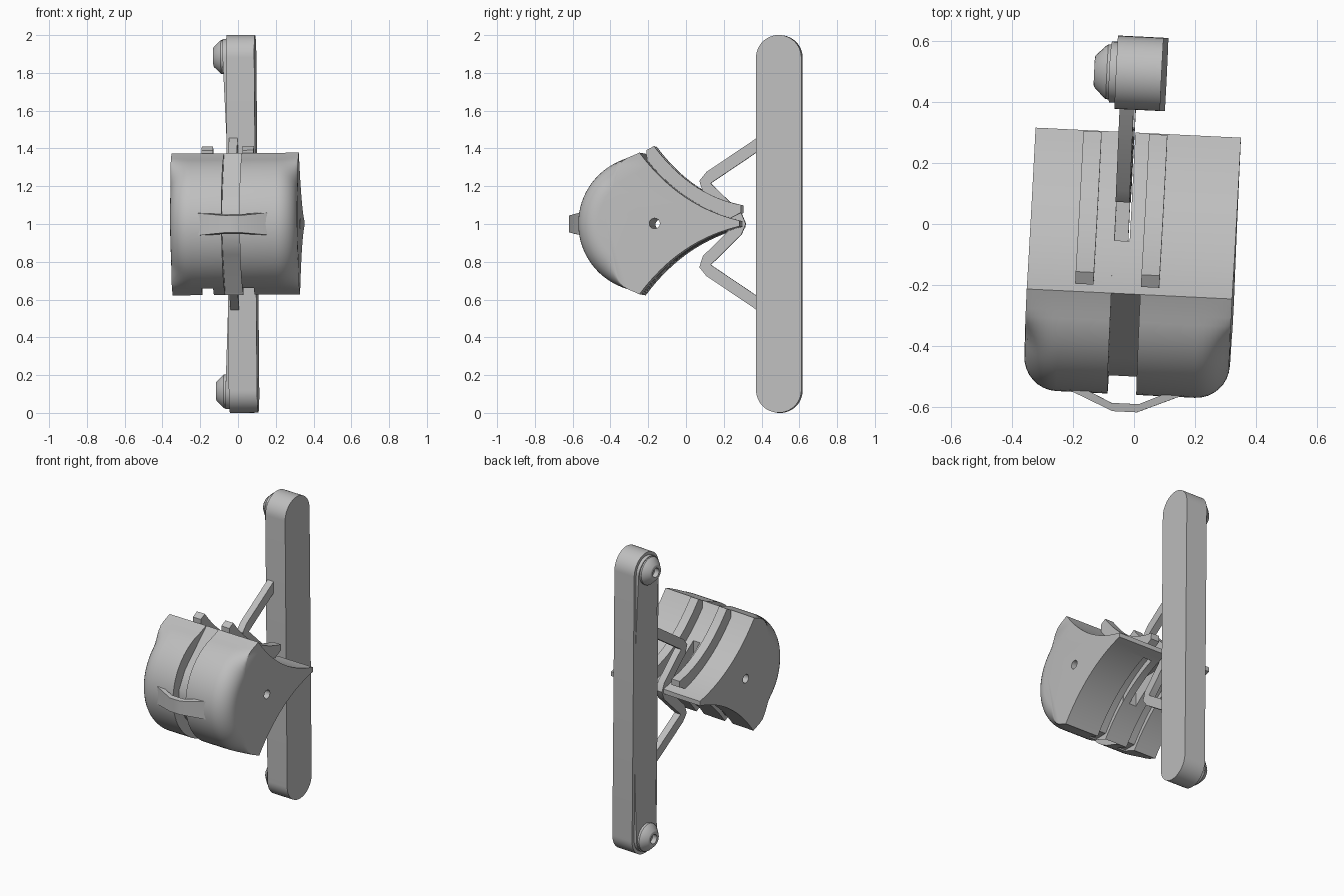
import bpy, bmesh, math
from mathutils import Matrix, Vector

if "Cube" in bpy.data.objects:
    bpy.data.objects.remove(bpy.data.objects["Cube"])

grey = bpy.data.materials.new("plain grey")
grey.diffuse_color = (0.52, 0.52, 0.52, 1)
grey.use_nodes = True
grey.node_tree.nodes["Principled BSDF"].inputs["Base Color"].default_value = grey.diffuse_color

# The whole model is turned slightly about z and leans slightly in x
POSE = (Matrix.Translation((0, 0, 1)) @ Matrix.Rotation(math.radians(-0.5), 4, 'Y')
        @ Matrix.Rotation(math.radians(-2.8), 4, 'Z') @ Matrix.Translation((0, 0, -1)))


def loft(name, rings):
    """Join equal-length rings of (x, y, z) points and cap both ends."""
    bm = bmesh.new()
    vs = [[bm.verts.new(POSE @ Vector(p)) for p in r] for r in rings]
    n = len(vs[0])
    for a, b in zip(vs, vs[1:]):
        for i in range(n):
            j = (i + 1) % n
            bm.faces.new((a[i], a[j], b[j], b[i]))
    bm.faces.new(vs[0][::-1])
    bm.faces.new(vs[-1])
    bmesh.ops.recalc_face_normals(bm, faces=bm.faces)
    me = bpy.data.meshes.new(name)
    bm.to_mesh(me)
    bm.free()
    me.materials.append(grey)
    ob = bpy.data.objects.new(name, me)
    bpy.context.collection.objects.link(ob)
    return ob


def prism(name, pts, x0, x1):
    return loft(name, [[(x, y, z) for y, z in pts] for x in (x0, x1)])


def circle(y, z, r, a0=0, a1=360, n=24):
    return [(y + r * math.cos(math.radians(a0 + (a1 - a0) * i / n)),
             z + r * math.sin(math.radians(a0 + (a1 - a0) * i / n))) for i in range(n + 1)]


def bezier(a, b, c, n=16):
    out = []
    for i in range(n + 1):
        t = i / n
        out.append(tuple((1 - t) ** 2 * a[k] + 2 * t * (1 - t) * b[k] + t * t * c[k] for k in (0, 1)))
    return out


def flip(pts):
    return [(y, 2 - z) for y, z in pts][::-1]


def cut(ob, *cutters):
    bpy.context.view_layer.objects.active = ob
    for c in cutters:
        m = ob.modifiers.new("cut", 'BOOLEAN')
        m.object, m.operation, m.solver = c, 'DIFFERENCE', 'EXACT'
        bpy.ops.object.modifier_apply(modifier=m.name)


# Upright bar with rounded ends
BY, BR = 0.495, 0.12
prism("upright_bar", circle(BY, 2 - BR, BR, 0, 180) + circle(BY, BR, BR, 180, 360), -0.075, 0.075)

# Sloping pads and domed bolts at both ends of the bar
for tag, s in (("upper", 1), ("lower", -1)):
    cap = [(BY - 0.1, 1.42)] + circle(BY, 1.88, 0.1, 180, 0) + [(BY + 0.1, 1.42)]
    cap = [(y, 1 + s * (z - 1)) for y, z in cap]
    loft(tag + "_pad", [[(-0.07, y, z) for y, z in cap],
                        [(-0.075 - 0.02 * (abs(z - 1) - 0.42) / 0.5, y, z) for y, z in cap]])
    steps = [(-0.08, 0.09), (-0.105, 0.09), (-0.112, 0.085), (-0.145, 0.052),
             (-0.147, 0.045), (-0.147, 0.03), (-0.115, 0.03)]
    loft(tag + "_bolt", [[(x, y, z) for y, z in circle(BY, 1 + s * 0.885, r)[:-1]] for x, r in steps])

# Bent strut linking the body to the bar
half = [(0.40, 1.435), (0.125, 1.25), (0.1, 1.222), (0.112, 1.19), (0.27, 1.035), (0.285, 1.0)]
path = half + flip(half)[1:]
left, right = [], []
for i, p in enumerate(path):
    a, b = Vector(path[max(i - 1, 0)]), Vector(path[min(i + 1, len(path) - 1)])
    d = (b - a).normalized() * 0.031
    left.append((p[0] - d.y, p[1] + d.x))
    right.append((p[0] + d.y, p[1] - d.x))
prism("bent_strut", left + right[::-1], -0.062, -0.016)
prism("strut_tongue", [(-0.07, 0.97), (0.27, 0.97), (0.27, 1.03), (-0.07, 1.03)], -0.062, -0.016)

# Body outline: round front, concave rear coming to a point
rear = bezier((-0.23, 1.375), (-0.02, 1.09), (0.3, 1.015))
angles = [105 + 150 * i / 32 for i in range(33)]


def body_ring(x, inset):
    pts = []
    for a in angles:
        w = min(1, (75 - abs(a - 180)) / 30)
        w = w * w * (3 - 2 * w)
        r = 0.36 - inset * w
        c = math.radians(a)
        pts.append((x, -0.2 + r * math.cos(c), 1 + r * math.sin(c)))
    return pts + [(x, y, z) for y, z in flip(rear) [::-1] + rear[::-1]]


pin = prism("pin_hole_cutter", circle(-0.15, 1, 0.028)[:-1], -1, 1)
low = flip(rear)[::-1]
groove_pts = [(y, z + 0.04) for y, z in low[:-2]] + [(y, z - 0.12) for y, z in low[:-2]][::-1]
groove_pts = [(-0.32, 0.67)] + groove_pts + [(-0.32, 0.5)]
straps = ((-0.18, -0.12), (0.036, 0.096))
cutters = [pin]
FILLET = 0.11
for tag, inner, outer, s, strap in (("left", -0.06, -0.338, -1, straps[0]),
                                    ("right", 0.035, 0.337, 1, straps[1])):
    rings = [body_ring(inner, 0)]
    for i in range(9):
        a = math.pi / 2 * i / 8
        rings.append(body_ring(outer - s * FILLET * (1 - math.sin(a)), FILLET * (1 - math.cos(a))))
    body = loft(tag + "_body_half", rings)
    groove = prism(tag + "_groove_cutter", groove_pts, *strap)
    cutters.append(groove)
    cut(body, pin, groove)
    # Raised strap along the upper rear curve
    top = bezier((-0.165, 1.412), (0.03, 1.15), (0.297, 1.1))
    prism(tag + "_strap", [(-0.205, 1.39)] + top + [(0.297, 1.06), (0.2, 1.01), (0, 1.09), (-0.2, 1.28)], *strap)

# Centre web between the halves, and the thin rear cheek beside the strut
near = [p for p in rear if p[0] < -0.05]
front = [(-0.5, 1.05), (-0.44, 1.16), (-0.235, 1.365)]
web = prism("centre_web", front + near + flip(near) + flip(front), -0.062, 0.037)
cheek_back = [p for p in rear if p[0] > -0.15]
cheek = prism("rear_cheek", cheek_back + flip(cheek_back), -0.01, 0.036)
cut(web, pin)
cut(cheek, pin)
for c in cutters:
    bpy.data.objects.remove(c)

# Front bridge clip spanning the gap, waisted towards the middle
outline = [(-0.197, -0.52, 0.062), (-0.197, -0.55, 0.06), (-0.04, -0.617, 0.045),
           (0.04, -0.617, 0.045), (0.197, -0.55, 0.06), (0.197, -0.52, 0.062),
           (0.045, -0.59, 0.052), (-0.045, -0.59, 0.052)]
loft("front_bridge", [[(x, y, 1 + s * h) for x, y, h in outline] for s in (-1, 1)])

# Smooth curves, keep edges sharp
bpy.ops.object.select_all(action='DESELECT')
for ob in bpy.context.collection.objects:
    ob.select_set(True)
    bpy.context.view_layer.objects.active = ob
bpy.ops.object.shade_smooth_by_angle(angle=math.radians(30))
